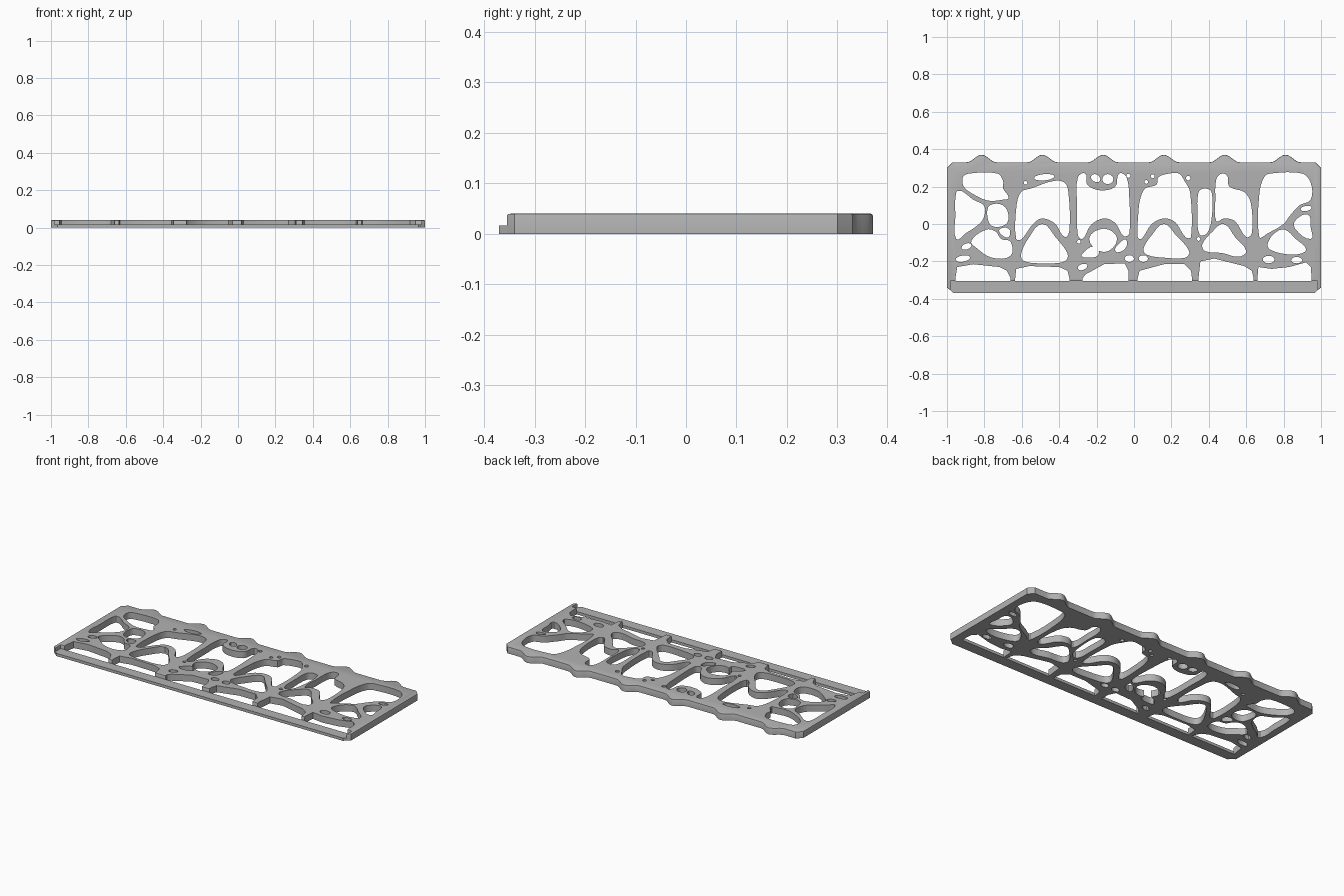
import bpy
import bmesh
import math
from mathutils import Vector

HEIGHT = 0.04
RAIL_HEIGHT = 0.017
FRONT = -0.305
UNIT = 0.01  # window coordinates are given in hundredths

default_cube = bpy.data.objects.get("Cube")
if default_cube:
    bpy.data.objects.remove(default_cube, do_unlink=True)

grey = bpy.data.materials.new("plain grey")
grey.use_nodes = True
grey.diffuse_color = (0.45, 0.45, 0.45, 1)
grey.node_tree.nodes["Principled BSDF"].inputs["Base Color"].default_value = grey.diffuse_color


def add_prism(bm, outline, low, high):
    """Extrude a flat outline upward into a closed solid; return its top face."""
    base = bm.faces.new([bm.verts.new((x, y, low)) for x, y in outline])
    base.normal_update()
    if base.normal.z > 0:
        base.normal_flip()
    result = bmesh.ops.extrude_face_region(bm, geom=[base], use_keep_orig=True)
    moved = [v for v in result["geom"] if isinstance(v, bmesh.types.BMVert)]
    bmesh.ops.translate(bm, verts=moved, vec=(0, 0, high - low))
    return next(f for f in result["geom"] if isinstance(f, bmesh.types.BMFace))


def finish(bm, name):
    """Turn a bmesh into a named object in the scene."""
    bmesh.ops.recalc_face_normals(bm, faces=bm.faces[:])
    mesh = bpy.data.meshes.new(name)
    bm.to_mesh(mesh)
    bm.free()
    mesh.materials.append(grey)
    obj = bpy.data.objects.new(name, mesh)
    bpy.context.scene.collection.objects.link(obj)
    return obj


def smooth_loop(points, steps=4):
    """Closed rounded curve through a few points."""
    knots = [Vector(p) * UNIT for p in points]
    count = len(knots)
    loop = []
    for i in range(count):
        before, start, end, after = (knots[(i + k) % count] for k in (-1, 0, 1, 2))
        reach = (end - start).length
        # tangents are limited by the segment length so curves do not overshoot
        leave = (end - before).normalized() * reach
        arrive = (after - start).normalized() * reach
        for s in range(steps):
            t = s / steps
            a, b = t * t * (3 - 2 * t), t * (1 - t)
            loop.append(start * (1 - a) + end * a + leave * b * (1 - t) - arrive * b * t)
    return loop


cutters = bmesh.new()


def cut(outline):
    add_prism(cutters, outline, -HEIGHT, HEIGHT * 2)


def window(*points):
    """Rounded irregular opening."""
    cut(smooth_loop(points))


def front_window(left, right, *top):
    """Opening that runs out to the front rail."""
    corners = [(left, -33), (left, -29), *top, (right, -29), (right, -33)]
    cut([Vector(p) * UNIT for p in corners])


def slot(x, y, length, width=None, tilt=0):
    """Small oval opening."""
    width = width or length
    turn = math.radians(tilt)
    oval = []
    for k in range(12):
        angle = math.tau * k / 12
        u, v = length * math.cos(angle), width * math.sin(angle)
        oval.append(((x + u * math.cos(turn) - v * math.sin(turn)) * UNIT,
                     (y + u * math.sin(turn) + v * math.cos(turn)) * UNIT))
    cut(oval)


# Plate outline: scalloped back edge, chamfered corners, prongs beside the rail
outline = [(-0.98, FRONT), (-0.98, -0.355), (-1, -0.34), (-1, 0.3), (-0.97, 0.33)]
for bump in range(6):
    centre = -0.815 + 0.325 * bump
    for k in range(-6, 7):
        t = k / 6
        outline.append((centre + 0.08 * t, 0.33 + 0.02 * (1 + math.cos(math.pi * t))))
outline += [(0.97, 0.33), (1, 0.3), (1, -0.34), (0.98, -0.355), (0.98, FRONT)]
body = bmesh.new()
top_face = add_prism(body, outline, 0, HEIGHT)
bmesh.ops.bevel(body, geom=list(top_face.edges), offset=0.004, segments=2,
                profile=0.5, affect="EDGES", clamp_overlap=True)
plate = finish(body, "lattice_plate")

# Right-hand end bay (model's right)
window((-91.5, 25), (-88, 27), (-73, 27), (-70, 23), (-70, 19), (-67, 14),
       (-70, 13), (-78, 12.5), (-86, 16), (-91, 20))
window((-95, 17), (-92, 17.5), (-86, 13), (-80, 9.5), (-80.5, 3), (-84, -1),
       (-90, -5), (-95, -8), (-95.5, 4))
window((-77, 10), (-70, 10), (-67, 4), (-69, -0.5), (-76, -1), (-78.5, 5))
window((-72, -3), (-67, -2.5), (-67, -7), (-70.5, -6))
window((-87, -9), (-79, -3), (-74, -4), (-71, -8), (-66, -9.5), (-66, -17),
       (-76, -18), (-84, -13))
slot(-89.5, -12, 2.8, 1.6, 20)
slot(-91.5, -18.5, 4, 1.7, 10)
front_window(-95.5, -66, (-94.5, -23), (-86, -21.5), (-72, -23), (-68, -25))

# Second bay
window((-63, -8), (-63, 8), (-60.5, 17), (-55, 19), (-43, 23), (-37, 22), (-35, 16),
       (-34.5, -3), (-37, -7), (-42, 0), (-49, 3), (-54, 0), (-60, -8))
window((-49, 0), (-42, -7), (-35.5, -16), (-37, -20), (-48, -21), (-58.5, -20),
       (-60.5, -16.5), (-56, -7))
slot(-48, 25, 5.5, 1.7, 5)
slot(-58, 22, 1)
front_window(-63.5, -34.5, (-63, -24), (-56, -22.5), (-40, -23), (-35.5, -25))

# Third bay
window((-30, 25), (-26, 27), (-25, 21), (-18, 18), (-10, 20), (-8, 27), (-4, 25),
       (-2.5, 13), (-2.5, -5), (-5.5, -6.5), (-10, 0.5), (-16, 3), (-23, -0.5),
       (-27.5, -8), (-30, -6), (-30.5, 11))
window((-24, -8), (-16, -2.5), (-9, -8), (-16, -15))
window((-21.5, -12), (-19, -16.5), (-26, -18), (-28, -16.5))
window((-7, -9.5), (-4, -8.5), (-5, -13.5), (-10, -14.5))
slot(-20.5, 24.5, 2.7, 2, -30)
slot(-14, 24, 3, 2.7)
slot(-3, 25.8, 1.1)
slot(-29.5, -9.5, 1)
slot(-27.5, -23, 2.7, 1.6, 20)
slot(-2.5, -18.5, 2.5, 1.8)
front_window(-27.5, -3, (-26, -27), (-16, -21.5), (-5, -21), (-3, -25))

# Fourth bay
window((2.5, 8), (3.5, 14), (6, 19), (12, 21), (13, 25), (19, 27), (24, 27), (27, 23),
       (30, 17), (30.5, -7), (27.5, -7), (22, 1), (16, 3), (9.5, 0), (4, -8), (2, -7))
window((16, 0), (22, -5.5), (29.5, -14.5), (27.5, -18), (16, -18), (7, -16.5),
       (5, -13.5), (9.5, -6))
slot(6.5, 22.5, 1)
slot(10, 25.5, 1.1)
slot(29, 24.5, 1.2)
slot(5, -18.5, 2.5, 1.8)
front_window(2, 31, (3, -25), (16, -21.5), (27, -21.5), (30.5, -25))

# Fifth bay
window((34.5, 17), (38, 19), (41.5, 17), (41.5, 3), (39, -5), (35, -5.5), (34, 5))
window((44, 24), (47, 27), (50, 25.5), (51, 20), (59, 17), (62.5, 11), (63, -5),
       (60, -7), (54, 1.5), (48, 3), (44, 1.5), (43.5, 13))
window((48, 0), (54, -7), (60, -14.5), (56, -17.5), (47, -15.5), (38, -14.5),
       (36.5, -11), (42, -4))
slot(34.5, -8, 1)
front_window(34.5, 64, (35.5, -20), (43, -18.5), (59, -22.5), (63, -25))

# Left-hand end bay (model's left)
window((67, 16), (69.5, 25), (73, 27), (90, 27), (94.5, 22), (94.5, 13), (88.5, 10),
       (83, 4), (80, 0), (71.5, -5), (67, -7))
window((86, 1.5), (93, 5), (94.5, -2), (94.5, -8), (86.5, -3))
window((80.5, -3), (86.5, -8), (92, -13.5), (88.5, -16), (80.5, -16), (72.5, -13.5),
       (71.5, -10.5), (75, -5))
slot(92, 8.3, 3, 1.4, 10)
slot(72, -19, 3.2, 2)
slot(87, -19.3, 3, 1.7)
front_window(66, 95, (66.5, -23), (73.5, -24), (83, -23), (92, -20.5), (94.5, -23))

# Cut every opening through the plate
cutter = finish(cutters, "window_cutter")
cutter.hide_render = True
boolean = plate.modifiers.new("windows", "BOOLEAN")
boolean.operation = "DIFFERENCE"
boolean.solver = "EXACT"
boolean.use_self = True
boolean.object = cutter
bpy.context.view_layer.objects.active = plate
plate.select_set(True)
bpy.ops.object.modifier_apply(modifier=boolean.name)
bpy.data.objects.remove(cutter, do_unlink=True)
bpy.ops.object.shade_smooth_by_angle(angle=math.radians(35))

# Low rail along the front
rail = bmesh.new()
add_prism(rail, [(-0.98, FRONT), (-0.98, -0.355), (-0.965, -0.37),
                 (0.965, -0.37), (0.98, -0.355), (0.98, FRONT)], 0, RAIL_HEIGHT)
finish(rail, "front_rail")
